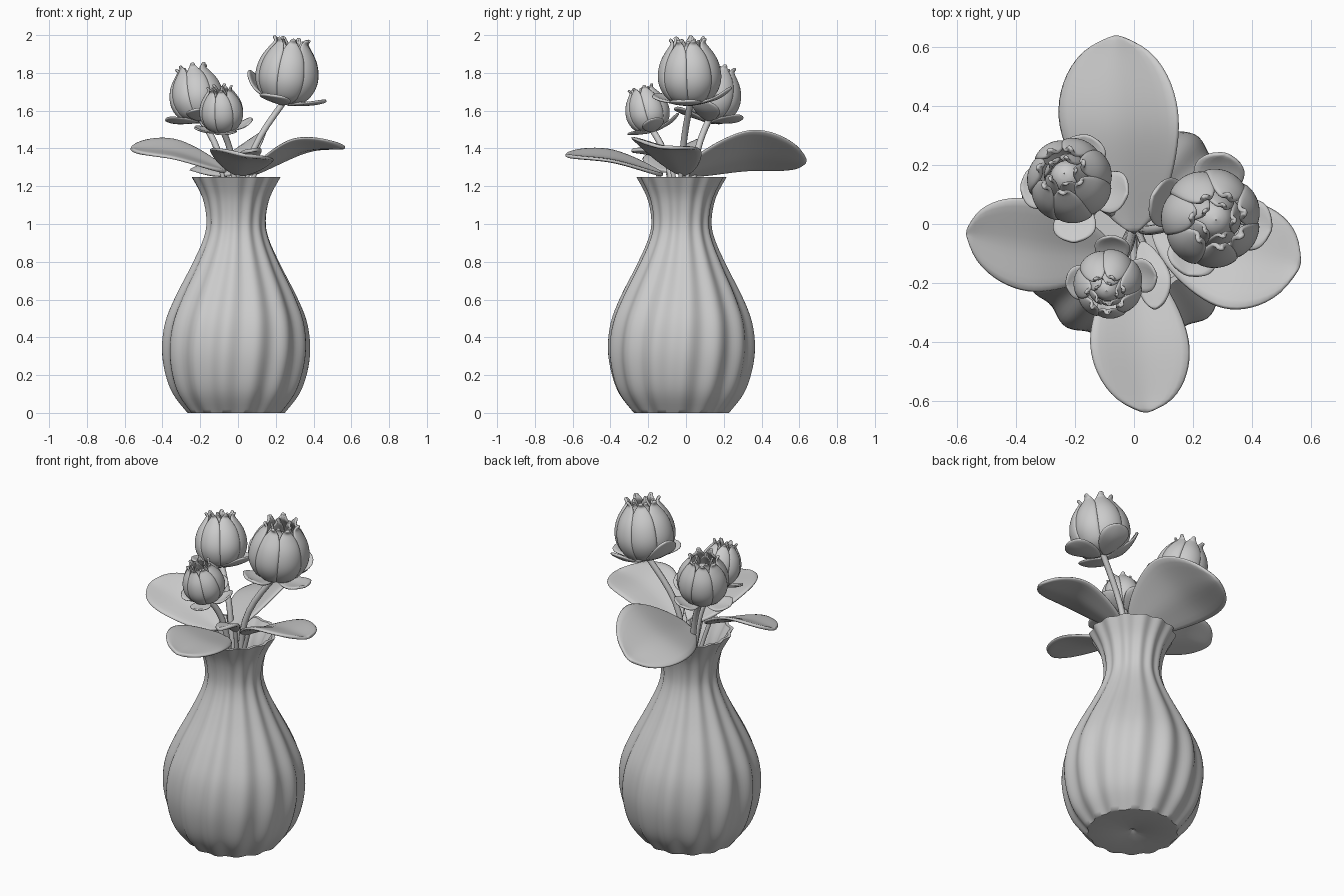
import bpy
from math import sin, cos, pi
from mathutils import Vector, Matrix

if "Cube" in bpy.data.objects:
    bpy.data.objects.remove(bpy.data.objects["Cube"])

V = Vector


def spline(pts, t):
    """Smooth interpolation through a list of points, t in 0..1."""
    n = len(pts) - 1
    i = min(int(t * n), n - 1)
    f = t * n - i
    p = [V(pts[min(max(k, 0), n)]) for k in (i - 1, i, i + 1, i + 2)]
    return 0.5 * (2 * p[1] + (p[2] - p[0]) * f
                  + (2 * p[0] - 5 * p[1] + 4 * p[2] - p[3]) * f ** 2
                  + (3 * p[1] - p[0] - 3 * p[2] + p[3]) * f ** 3)


def build(name, grids, thickness=0.0, levels=0, matrix=None, wrap=False):
    """One smooth object made of several point grids."""
    verts, faces = [], []
    for g in grids:
        o, w = len(verts), len(g[0])
        verts += [p for row in g for p in row]
        for i in range(len(g) - 1):
            for j in range(w if wrap else w - 1):
                k = (j + 1) % w
                faces.append((o + i * w + j, o + i * w + k,
                              o + (i + 1) * w + k, o + (i + 1) * w + j))
    me = bpy.data.meshes.new(name)
    me.from_pydata([matrix @ V(p) if matrix else V(p) for p in verts], [], faces)
    for p in me.polygons:
        p.use_smooth = True
    ob = bpy.data.objects.new(name, me)
    bpy.context.collection.objects.link(ob)
    if thickness:
        m = ob.modifiers.new("thickness", 'SOLIDIFY')
        m.thickness, m.offset = thickness, 0
    if levels:
        m = ob.modifiers.new("smooth", 'SUBSURF')
        m.levels = m.render_levels = levels
    return ob


def blade(base, mid, tip, side, cup=0.08, nu=12, nv=6):
    """Oval leaf: a curved midrib with a half-width side vector."""
    base, mid, tip, side = V(base), V(mid), V(tip), V(side)
    grid = []
    for i in range(nu + 1):
        u = i / nu
        c = spline([base, mid, tip], u)
        w = 0.04 + 0.96 * max(sin(pi * min(u, 1) ** 1.15), 0) ** 0.72
        row = []
        for j in range(nv + 1):
            v = 2 * j / nv - 1
            row.append(c + side * w * v
                       + V((0, 0, 1)) * cup * side.length * w * (abs(v) - 0.5))
        grid.append(row)
    return grid


def tube(name, pts, radius):
    cu = bpy.data.curves.new(name, 'CURVE')
    cu.dimensions = '3D'
    cu.bevel_depth, cu.bevel_resolution, cu.use_fill_caps = radius, 3, True
    s = cu.splines.new('POLY')
    s.points.add(12)
    for i, p in enumerate(s.points):
        p.co = (*spline(pts, i / 12), 1)
    s.use_smooth = True
    ob = bpy.data.objects.new(name, cu)
    bpy.context.collection.objects.link(ob)


# fluted vase: outer wall, rim, inner wall
outer = [(0.25, 0), (0.325, 0.1), (0.365, 0.21), (0.382, 0.34), (0.366, 0.48),
         (0.312, 0.62), (0.232, 0.78), (0.171, 0.92), (0.155, 1.02), (0.177, 1.14), (0.233, 1.25)]
inner = [(0.215, 1.25), (0.16, 1.14), (0.137, 1.02), (0.15, 0.92), (0.21, 0.78),
         (0.29, 0.62), (0.345, 0.45), (0.35, 0.25), (0.24, 0.04)]
RIBS, SEG = 14, 140
prof = [(0.002, 0.015), (0.03, 0.0), (0.235, 0.0)]
prof += [tuple(spline(outer, i / 40)) for i in range(41)]
prof += [tuple(spline(inner, i / 24)) for i in range(25)] + [(0.002, 0.04)]
rows = []
for r, z in prof:
    row = []
    for k in range(SEG):
        a = 2 * pi * k / SEG
        q = r * (1 + 0.03 * min(1, r / 0.15) * cos(RIBS * (a - 0.2 * z)))
        row.append((-0.01 + q * cos(a), -0.024 + q * sin(a), max(z, 0)))
    rows.append(row)
vase = build("vase", [rows], wrap=True)
bpy.context.view_layer.objects.active = vase
vase.select_set(True)
bpy.ops.object.shade_smooth_by_angle(angle=0.9)

# large leaves: base, middle, tip, half-width side vector
leaves = {
    "leaf_back": ((0, -0.03, 1.27), (-0.05, 0.33, 1.375), (-0.06, 0.64, 1.335), (0.208, 0.0, 0.11)),
    "leaf_front": ((0, -0.12, 1.26), (0.018, -0.39, 1.35), (0.04, -0.64, 1.365), (0.172, 0.0, -0.03)),
    "leaf_right": ((0.06, -0.02, 1.26), (0.33, -0.1, 1.405), (0.565, -0.14, 1.41), (-0.05, -0.185, 0.03)),
    "leaf_left": ((-0.06, -0.1, 1.28), (-0.33, -0.075, 1.385), (-0.57, -0.03, 1.40), (0.01, 0.16, 0.05)),
    "leaf_small": ((0.03, -0.06, 1.28), (0.065, -0.17, 1.37), (0.07, -0.29, 1.39), (0.06, 0.0, 0.01)),
}
for name, (b, m, t, s) in leaves.items():
    build(name, [blade(b, m, t, s, 0.14)], 0.02, 1)
    tube(name + "_stalk", [(b[0] * 0.3, b[1] * 0.3, 0.85), (b[0] * 0.7, b[1] * 0.7, 1.1),
                           tuple(V(b).lerp(V(m), 0.12))], 0.012)

# flower buds
petal_prof = [(0.1, 0.05), (0.66, 0.17), (0.95, 0.58), (1.01, 1.0), (0.9, 1.45),
              (0.68, 1.8), (0.53, 2.02), (0.62, 2.19)]


def petals(n, half, scale_r, scale_z, phase):
    grids = []
    for k in range(n):
        a0 = 2 * pi * k / n + phase
        g = []
        for i in range(17):
            t = i / 16
            r, z = spline(petal_prof, t)
            w = half * (1 if t < 0.65 else max(0.2, 1 - ((t - 0.65) / 0.35) ** 1.5))
            row = []
            for j in range(7):
                v = j / 3 - 1
                q = r * scale_r * (1 + 0.03 * v - 0.06 * v * v)
                row.append((q * cos(a0 + v * w), q * sin(a0 + v * w), z * scale_z))
            g.append(row)
        grids.append(g)
    return grids


def bud(name, base, axis, size, sepals, root):
    rot = V((0, 0, 1)).rotation_difference(V(axis)).to_matrix().to_4x4()
    M = Matrix.Translation(base) @ rot @ Matrix.Scale(size, 4)
    build(name + "_petals", petals(7, pi / 7 * 1.15, 1.0, 1.0, 0.3), 0.1 * size, 1, M)
    build(name + "_inner_petals", petals(5, pi / 5 * 1.05, 0.6, 0.97, 0.0), 0.08 * size, 1, M)
    # closed heart inside the petals
    core = [[(r * cos(a), r * sin(a), z) for a in [2 * pi * k / 16 for k in range(16)]]
            for r, z in [(0.02, 0.05), (0.5, 0.3), (0.55, 1.0), (0.4, 1.5), (0.25, 1.7), (0.01, 1.75)]]
    build(name + "_heart", [core], 0, 1, M, wrap=True)
    # sepals: angle in degrees, reach, tip height
    gs = []
    for deg, reach, tz in sepals:
        a = deg * pi / 180
        d = V((cos(a), sin(a), 0))
        gs.append(blade(d * 0.1, d * reach * 0.66 + V((0, 0, 0.06 + tz * 0.3)),
                        d * reach + V((0, 0, tz)), V((-sin(a), cos(a), 0)) * 0.56, 0.15, 8, 4))
    build(name + "_sepals", gs, 0.1 * size, 1, M)
    top = V(base) + V(axis).normalized() * 0.1 * size
    tube(name + "_stem", [(root[0] * 0.2, root[1] * 0.2, 0.8), root, tuple(top)], 0.017)


bud("bud_tall", (0.242, 0.025, 1.635), (0.13, -0.04, 1), 0.161,
    [(75, 1.4, 0.55), (160, 1.35, 0.95), (250, 1.3, 0.3), (350, 1.4, 0.3)], (0.06, -0.02, 1.33))
bud("bud_left", (-0.195, 0.12, 1.545), (-0.18, 0.22, 1), 0.138,
    [(75, 1.3, 0.4), (350, 1.4, 0.5), (270, 1.4, 0.2), (180, 1.35, 0.3)], (-0.09, 0.05, 1.33))
bud("bud_front", (-0.08, -0.175, 1.49), (-0.07, -0.28, 1), 0.112,
    [(85, 1.4, 0.5), (5, 1.45, 0.5), (190, 1.35, 0.35), (280, 1.2, 0.2)], (-0.025, -0.09, 1.3))
